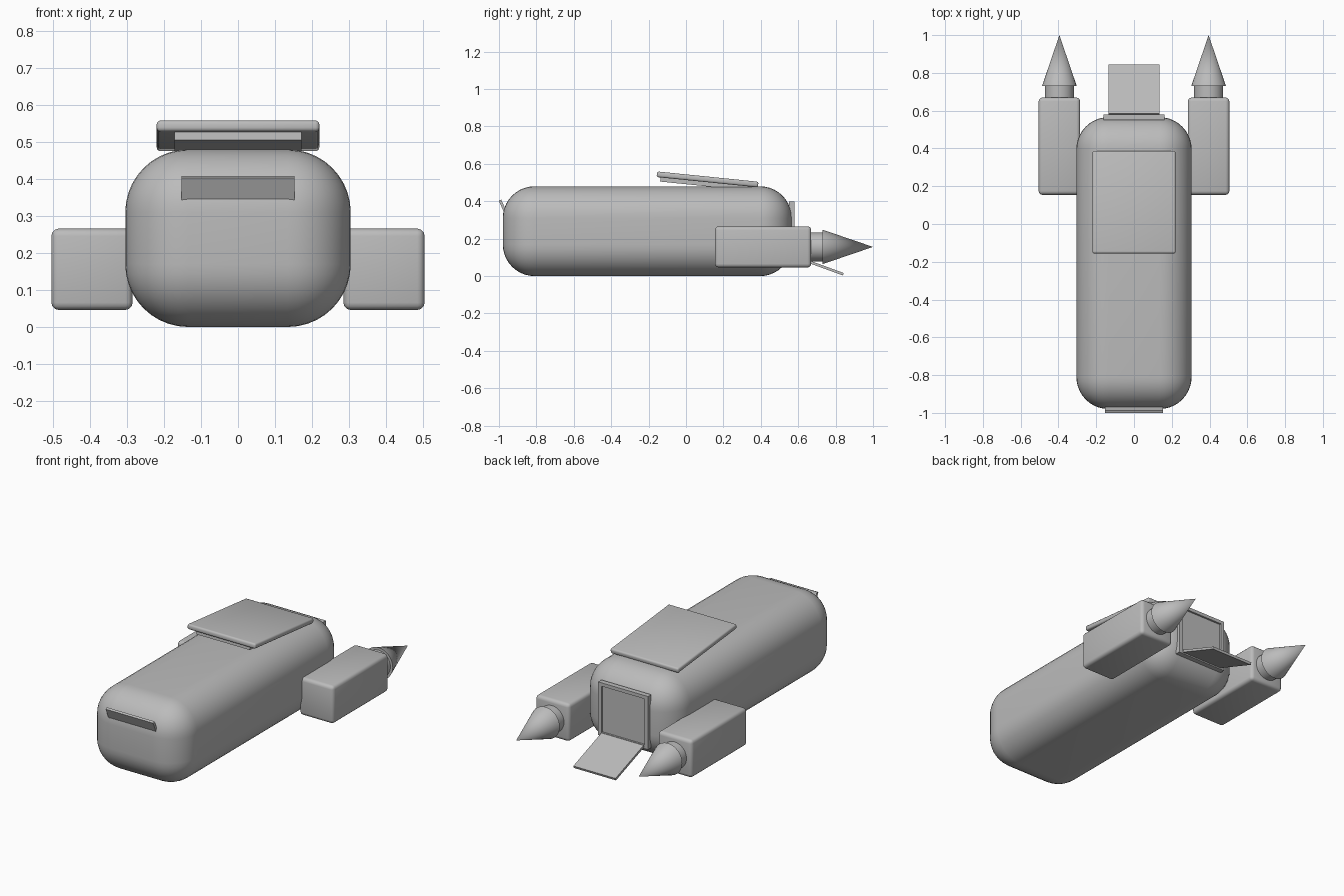
import bpy
from math import radians, pi

cube = bpy.data.objects.get("Cube")
if cube:
    bpy.data.objects.remove(cube, do_unlink=True)

grey = bpy.data.materials.new("plain_grey")
grey.use_nodes = True
grey.diffuse_color = (0.5, 0.5, 0.5, 1)
grey.node_tree.nodes["Principled BSDF"].inputs["Base Color"].default_value = (0.5, 0.5, 0.5, 1)


def finish(obj, name):
    obj.name = name
    obj.data.materials.append(grey)
    bpy.ops.object.shade_smooth_by_angle(angle=radians(35))
    return obj


def box(name, center, size, bevel=0, segments=3, tilt=0):
    """Rounded box, tilted about the x axis."""
    bpy.ops.mesh.primitive_cube_add(size=1, location=center)
    obj = bpy.context.object
    obj.scale = size
    bpy.ops.object.transform_apply(location=False, rotation=False, scale=True)
    if bevel:
        mod = obj.modifiers.new("rounding", "BEVEL")
        mod.width, mod.segments = bevel, segments
        bpy.ops.object.modifier_apply(modifier=mod.name)
    obj.rotation_euler.x = radians(tilt)
    return finish(obj, name)


def cone(name, x, y0, y1, z, r0, r1):
    """Round part running along y."""
    bpy.ops.mesh.primitive_cone_add(vertices=32, radius1=r0, radius2=r1, depth=y1 - y0,
                                    location=(x, (y0 + y1) / 2, z), rotation=(-pi / 2, 0, 0))
    return finish(bpy.context.object, name)


# Hull
box("hull", (0, -0.207, 0.24), (0.61, 1.545, 0.48), 0.17, 10)

# Front visor strip, leaning outward at the top
box("front_visor", (0, -0.981, 0.376), (0.306, 0.014, 0.066), tilt=24)

# Raised roof hatch and its inner plug
box("roof_hatch", (0, 0.115, 0.517), (0.44, 0.545, 0.03), 0.01, tilt=-5.8)
box("roof_hatch_plug", (0, 0.112, 0.494), (0.344, 0.5, 0.028), tilt=-5.8)

# Rear doorway: frame bars around a recessed panel, with a lowered ramp
for side, label in ((1, "left"), (-1, "right")):
    box(f"door_frame_{label}", (side * 0.15, 0.565, 0.245), (0.022, 0.03, 0.31))
box("door_frame_top", (0, 0.565, 0.39), (0.278, 0.03, 0.02))
box("door_frame_bottom", (0, 0.565, 0.1), (0.278, 0.03, 0.02))
box("door_panel", (0, 0.56, 0.245), (0.278, 0.018, 0.27))
box("ramp", (0, 0.712, 0.057), (0.272, 0.275, 0.014), tilt=-20)

# Side thruster pods with neck and pointed nozzle
for side, label in ((1, "left"), (-1, "right")):
    x = side * 0.395
    box(f"{label}_pod", (x, 0.412, 0.156), (0.22, 0.515, 0.22), 0.02)
    cone(f"{label}_pod_neck", x, 0.65, 0.74, 0.156, 0.077, 0.077)
    cone(f"{label}_pod_spike", x, 0.73, 1.0, 0.156, 0.092, 0)
